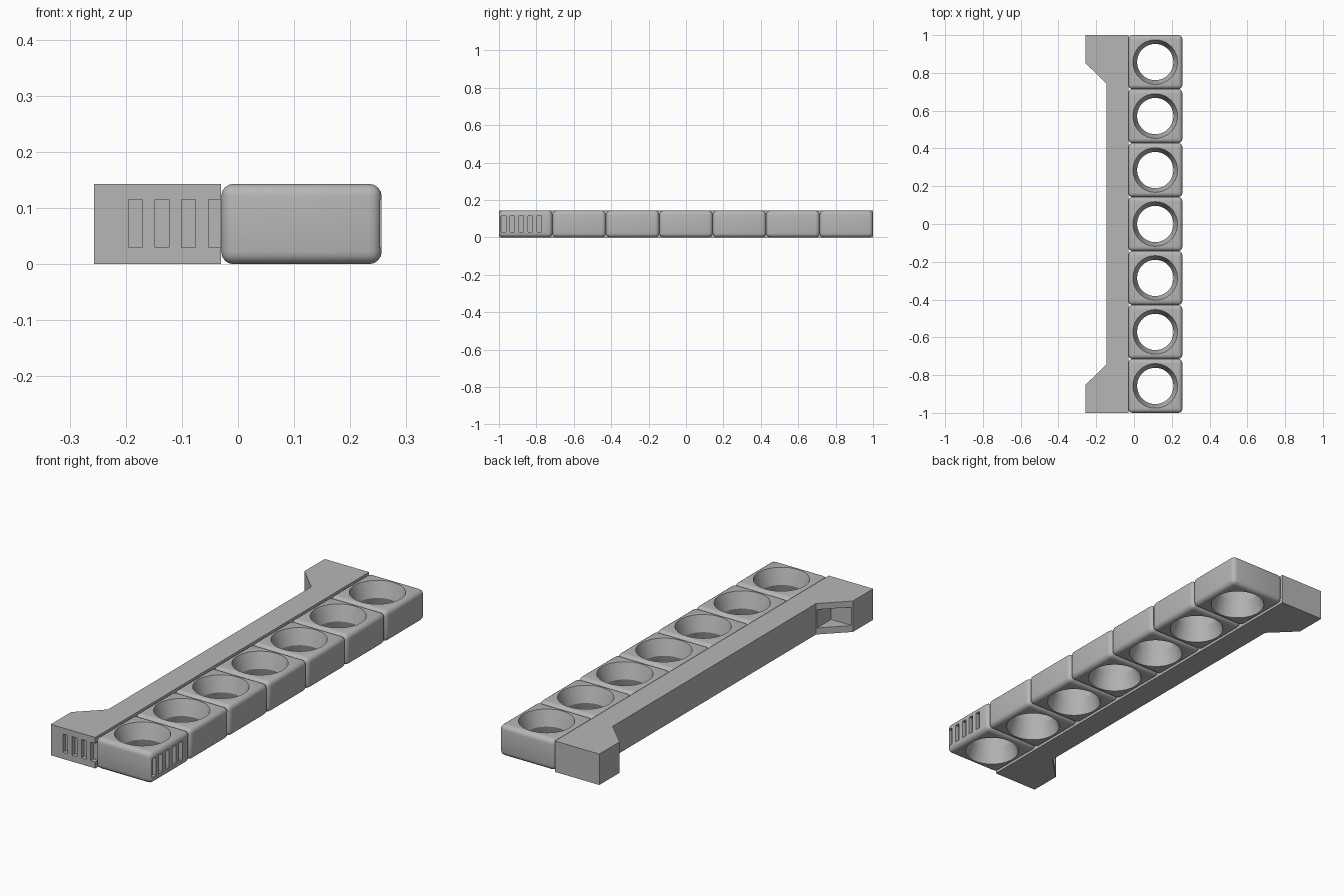
import bpy, bmesh, math
from mathutils import Vector

if "Cube" in bpy.data.objects:
    bpy.data.objects.remove(bpy.data.objects["Cube"])

H = 0.143            # overall height
PITCH = 2 / 7        # cell spacing
CELL_X = 0.1125      # cell centre line

grey = bpy.data.materials.new("mid grey")
grey.diffuse_color = (0.47, 0.47, 0.47, 1)
grey.use_nodes = True
grey.node_tree.nodes["Principled BSDF"].inputs["Base Color"].default_value = grey.diffuse_color


def make(name, bm):
    bmesh.ops.recalc_face_normals(bm, faces=bm.faces)
    me = bpy.data.meshes.new(name)
    bm.to_mesh(me)
    bm.free()
    me.materials.append(grey)
    ob = bpy.data.objects.new(name, me)
    bpy.context.collection.objects.link(ob)
    return ob


def add_box(bm, lo, hi):
    lo, hi = Vector(lo), Vector(hi)
    vs = bmesh.ops.create_cube(bm, size=1)["verts"]
    for v in vs:
        v.co = Vector([(lo[i] + hi[i]) / 2 + v.co[i] * (hi[i] - lo[i]) for i in range(3)])


def cut(ob, cutter):
    mod = ob.modifiers.new("cut", "BOOLEAN")
    mod.operation, mod.solver, mod.object = "DIFFERENCE", "EXACT", cutter
    bpy.context.view_layer.objects.active = ob
    bpy.ops.object.modifier_apply(modifier=mod.name)
    bpy.data.objects.remove(cutter)


def hourglass(y):
    """Round hole cutter, pinched at mid height."""
    k = 0.01                              # overshoot beyond both faces
    slope = (0.118 - 0.096) / (H / 2)
    rings = [(-k, 0.118 + k * slope), (H / 2, 0.096), (H + k, 0.118 + k * slope)]
    bm, n, loops = bmesh.new(), 48, []
    for z, r in rings:
        loops.append([bm.verts.new((CELL_X + r * math.cos(2 * math.pi * i / n),
                                    y + r * math.sin(2 * math.pi * i / n), z)) for i in range(n)])
    for a, b in zip(loops, loops[1:]):
        for i in range(n):
            bm.faces.new((a[i], a[(i + 1) % n], b[(i + 1) % n], b[i]))
    bm.faces.new(loops[0])
    bm.faces.new(loops[-1])
    return make("hole_cutter", bm)


# Row of rounded cells with pinched holes
for k in range(7):
    y = (k - 3) * PITCH
    bm = bmesh.new()
    add_box(bm, (-0.03, y - PITCH / 2, 0), (0.256, y + PITCH / 2, H))
    bmesh.ops.bevel(bm, geom=bm.edges[:], offset=0.022, segments=4, profile=0.5,
                    affect="EDGES")
    cell = make(f"cell_{k + 1}", bm)
    cut(cell, hourglass(y))
    # Vent slots on the side of the front cell
    if k == 0:
        bm = bmesh.new()
        for i in range(5):
            c = -0.976 + i * 0.0478
            add_box(bm, (0.238, c - 0.0125, 0.03), (0.28, c + 0.0125, 0.115))
        cut(cell, make("slot_cutter", bm))
    bpy.ops.object.select_all(action="DESELECT")
    cell.select_set(True)
    bpy.context.view_layer.objects.active = cell
    bpy.ops.object.shade_smooth_by_angle(angle=math.radians(25))

# Flat bar with a widened foot at both ends
half = [(-0.145, 0.742), (-0.257, 0.852), (-0.257, 1.0), (-0.03, 1.0)]
outline = half + [(x, -y) for x, y in reversed(half)]
bm = bmesh.new()
face = bm.faces.new([bm.verts.new((x, y, 0)) for x, y in outline])
top = bmesh.ops.extrude_face_region(bm, geom=[face])["geom"]
bmesh.ops.translate(bm, vec=(0, 0, H), verts=[g for g in top if isinstance(g, bmesh.types.BMVert)])
bar = make("side_bar", bm)

# Triangular pocket behind the front foot, and vent slots in its end
bm = bmesh.new()
add_box(bm, (-0.29, -0.848, 0.03), (-0.148, -0.70, 0.115))
cut(bar, make("pocket_cutter", bm))
bm = bmesh.new()
for i in range(4):
    c = -0.183 + i * 0.0475
    add_box(bm, (c - 0.0125, -1.02, 0.03), (c + 0.0125, -0.98, 0.115))
cut(bar, make("slot_cutter", bm))
